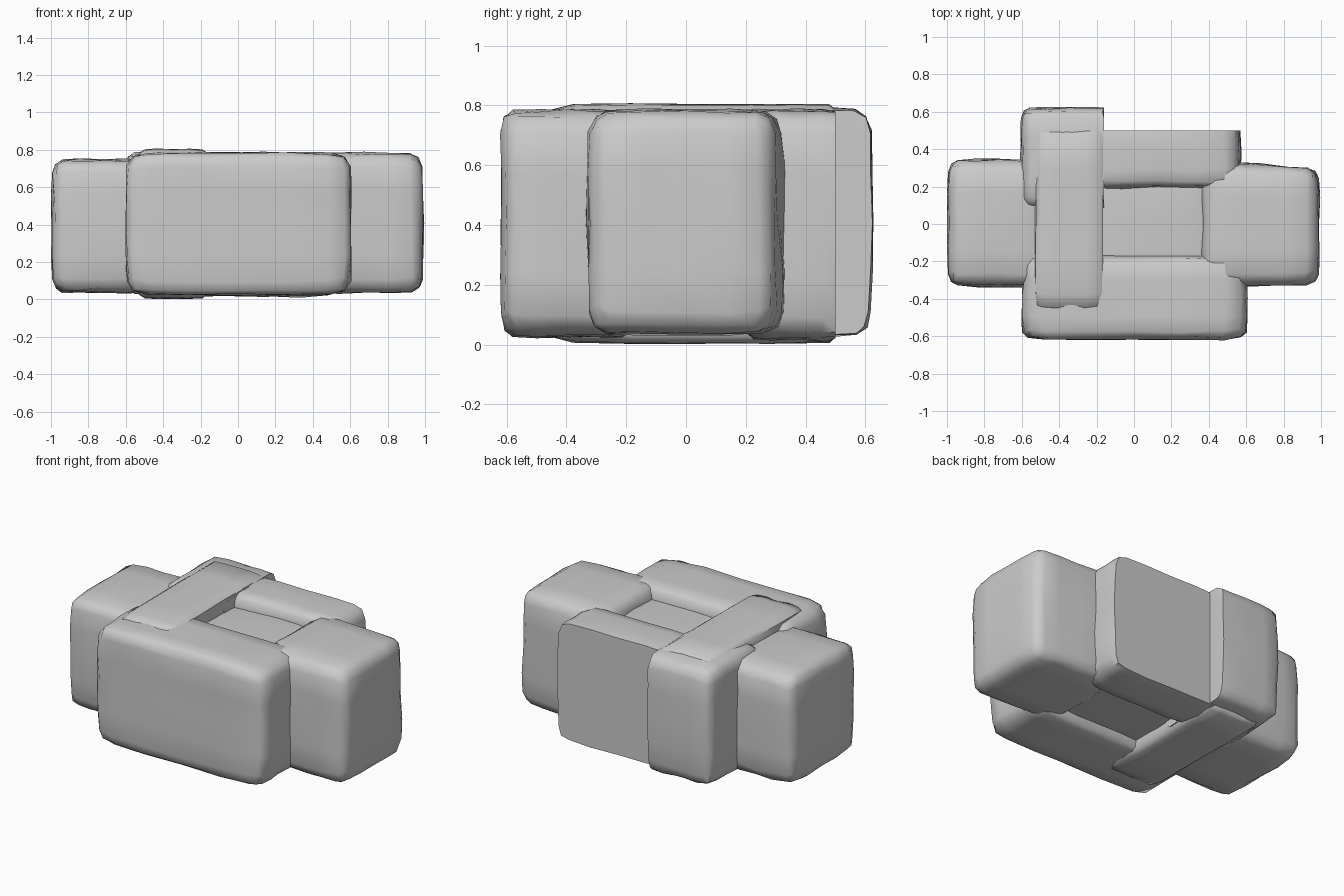
import bpy, bmesh, random
from mathutils import Vector

random.seed(4)
cube = bpy.data.objects.get("Cube")
if cube:
    bpy.data.objects.remove(cube)

stone = bpy.data.materials.new("grey_stone")
stone.use_nodes = True
GREY = (0.6, 0.6, 0.6, 1)
stone.diffuse_color = GREY
stone.node_tree.nodes["Principled BSDF"].inputs["Base Color"].default_value = GREY


def block(name, low, high, power=9, cut=None, taper=0.0, rough=0.006):
    """Worn stone block between two corners; cut trims it flat at a maximum corner,
    taper narrows its back towards +x."""
    low, high = Vector(low), Vector(high)
    mid, half = (low + high) / 2, (high - low) / 2
    bm = bmesh.new()
    bmesh.ops.create_cube(bm, size=2)
    bmesh.ops.subdivide_edges(bm, edges=bm.edges[:], cuts=5, use_grid_fill=True)
    for v in bm.verts:
        # spread grid lines towards the rounded edges
        p = Vector([1.4 * c - 0.4 * c ** 3 for c in v.co])
        p /= sum(abs(c) ** power for c in p) ** (1 / power)
        q = Vector([m + h * c for m, h, c in zip(mid, half, p)])
        if p.y > 0:
            q.y -= taper * p.y * (p.x + 1) / 2
        q += Vector([random.uniform(-rough, rough) for _ in range(3)])
        if cut:
            q = Vector([min(a, b) for a, b in zip(q, cut)])
        v.co = q
    bmesh.ops.recalc_face_normals(bm, faces=bm.faces[:])
    mesh = bpy.data.meshes.new(name)
    bm.to_mesh(mesh)
    bm.free()
    mesh.materials.append(stone)
    obj = bpy.data.objects.new(name, mesh)
    bpy.context.collection.objects.link(obj)
    bpy.ops.object.select_all(action="DESELECT")
    obj.select_set(True)
    bpy.context.view_layer.objects.active = obj
    bpy.ops.object.shade_smooth_by_angle(angle=0.9)
    return obj


# End blocks
block("right_end_block", (-0.995, -0.335, 0.035), (-0.45, 0.345, 0.75))
block("left_end_block", (0.36, -0.33, 0.035), (0.99, 0.34, 0.785), taper=0.04)

# Long front block
block("front_block", (-0.6, -0.62, 0.025), (0.605, -0.17, 0.785), power=11)

# Back blocks, trimmed flat where they meet
block("back_left_block", (-0.3, 0.19, 0.015), (0.57, 0.56, 0.785), cut=(1, 0.5, 1))
block("back_right_block", (-0.605, 0.08, 0.03), (-0.1, 0.622, 0.79), cut=(-0.16, 1, 1))

# Cross block running front to back, proud of the others
block("cross_block", (-0.535, -0.475, 0.005), (-0.155, 0.58, 0.805),
      power=13, cut=(-0.165, 0.5, 1), rough=0.003)

# Sunken middle block
block("middle_block", (-0.3, -0.34, 0.08), (0.5, 0.36, 0.71))
